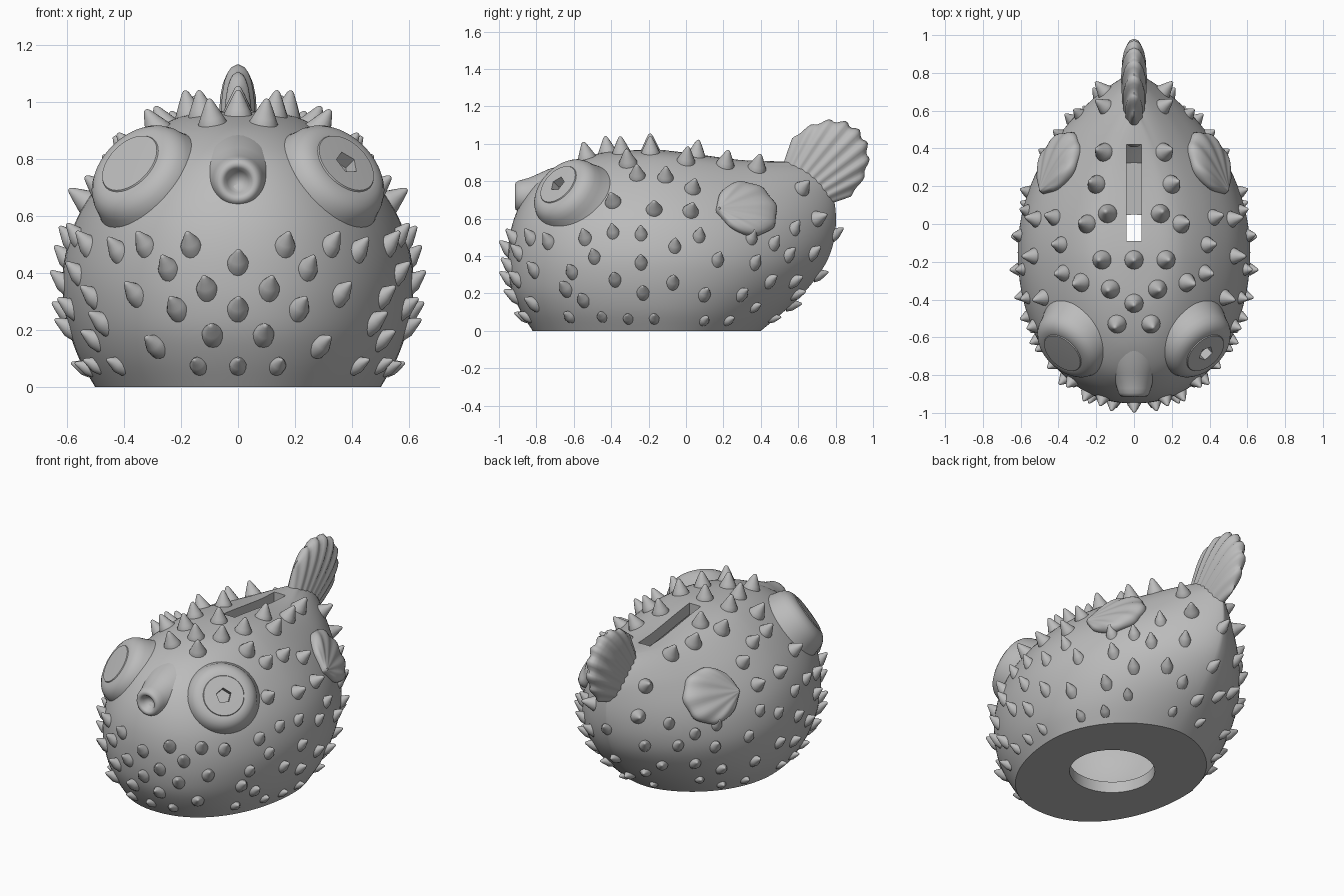
import bpy, bmesh
from math import sin, cos, pi
from mathutils import Vector, Matrix
from mathutils.bvhtree import BVHTree

if "Cube" in bpy.data.objects:
    bpy.data.objects.remove(bpy.data.objects["Cube"])

GREY = (0.5, 0.5, 0.5, 1)
clay = bpy.data.materials.new("grey clay")
clay.use_nodes = True
clay.diffuse_color = GREY
clay.node_tree.nodes["Principled BSDF"].inputs["Base Color"].default_value = GREY


def loft(bm, rings, cap_start=True, cap_end=True):
    """Skin a stack of equal-length closed rings."""
    rows = [[bm.verts.new(p) for p in ring] for ring in rings]
    n = len(rows[0])
    for a, b in zip(rows, rows[1:]):
        for i in range(n):
            j = (i + 1) % n
            bm.faces.new((a[i], a[j], b[j], b[i]))
    if cap_start:
        bm.faces.new(rows[0][::-1])
    if cap_end:
        bm.faces.new(rows[-1])


def frame(origin, z, x):
    """Matrix with the given z axis and x as close to the hint as possible."""
    z = Vector(z).normalized()
    x = Vector(x)
    x = (x - z * x.dot(z)).normalized()
    m = Matrix((x, z.cross(x), z)).transposed().to_4x4()
    m.translation = origin
    return m


def spin(bm, profile, m, n=48):
    """Turn (radius, height) pairs about the local z axis."""
    loft(bm, [[m @ Vector((r * cos(2 * pi * i / n), r * sin(2 * pi * i / n), h))
               for i in range(n)] for r, h in profile])


def finish(bm, name, angle=40):
    bmesh.ops.remove_doubles(bm, verts=bm.verts, dist=0.0002)
    bmesh.ops.recalc_face_normals(bm, faces=bm.faces)
    me = bpy.data.meshes.new(name)
    bm.to_mesh(me)
    bm.free()
    me.materials.append(clay)
    ob = bpy.data.objects.new(name, me)
    bpy.context.collection.objects.link(ob)
    shade(ob, angle)
    return ob


def shade(ob, angle):
    bpy.ops.object.select_all(action="DESELECT")
    ob.select_set(True)
    bpy.context.view_layer.objects.active = ob
    bpy.ops.object.shade_smooth_by_angle(angle=angle * pi / 180)


def apply_modifier(ob, mod):
    bpy.context.view_layer.objects.active = ob
    bpy.ops.object.modifier_apply(modifier=mod.name)


def cut(ob, cutter):
    mod = ob.modifiers.new("cut", "BOOLEAN")
    mod.operation, mod.solver, mod.object = "DIFFERENCE", "EXACT", cutter
    cutter.hide_render = True
    apply_modifier(ob, mod)
    bpy.data.objects.remove(cutter)


def mirror(ob):
    apply_modifier(ob, ob.modifiers.new("mirror", "MIRROR"))


def box(name, size, centre):
    bm = bmesh.new()
    m = Matrix.Translation(centre) @ Matrix.Diagonal((*size, 1))
    bmesh.ops.create_cube(bm, size=1, matrix=m)
    return finish(bm, name)


# Body: egg-shaped layers as (height fraction, front y, back y, half width)
LAYERS = [(0, -.82, .40, .50), (.1, -.88, .51, .555), (.2, -.925, .61, .59),
          (.3, -.945, .69, .61), (.4, -.95, .75, .615), (.5, -.945, .785, .60),
          (.6, -.925, .80, .568), (.7, -.885, .80, .513), (.8, -.82, .785, .435),
          (.87, -.74, .76, .365), (.93, -.63, .71, .29), (.97, -.5, .63, .22),
          (.99, -.38, .52, .14), (1, -.17, -.13, .01)]
MID = -.15


def smooth_layers(steps=4):
    pts = [Vector(p) for p in LAYERS]
    for i in range(len(pts) - 1):
        a, b, c, d = (pts[max(0, min(len(pts) - 1, i + k))] for k in (-1, 0, 1, 2))
        for k in range(steps):
            t = k / steps
            yield (2 * b + (c - a) * t + (2 * a - 5 * b + 4 * c - d) * t ** 2
                   + (3 * b - a - 3 * c + d) * t ** 3) / 2
    yield pts[-1]


def body_point(layer, a):
    s, front, back, w = layer
    c, k = cos(a), sin(a)
    y = MID + k * (back - MID if k > 0 else MID - front)
    x = w * abs(c) ** (1.1 + .7 * s if k > 0 else .92) * (1 if c > 0 else -1)
    u = max(0, min(1, (y + .2) / .6))
    return Vector((x, y, s * (.97 - .055 * u * u * (3 - 2 * u))))


def body_mesh(scale=1):
    bm = bmesh.new()
    pivot = Vector((0, -.1, .47))
    loft(bm, [[pivot + (body_point(l, 2 * pi * i / 96) - pivot) * scale
               for i in range(96)] for l in smooth_layers()])
    bmesh.ops.recalc_face_normals(bm, faces=bm.faces)
    return bm


bm = body_mesh()
skin = BVHTree.FromBMesh(bm)
body = finish(bm, "body")
cut(body, finish(body_mesh(.85), "cavity"))
cut(body, box("coin_slot", (.08, .51, .4), (0, .165, .95)))
bm = bmesh.new()
spin(bm, [(.245, -.1), (.245, .2)], Matrix.Translation((0, -.195, 0)))
cut(body, finish(bm, "base_hole"))
shade(body, 35)

# Eyes: raised rims with a flat disc, one with a small broken pit
bm = bmesh.new()
eye = frame((.38, -.685, .785), (.57, -.6, .57), (0, 0, 1))
spin(bm, [(.003, .002), (.06, .002), (.116, 0), (.119, -.005), (.124, -.005),
          (.145, -.008), (.168, -.019), (.187, -.038), (.2, -.065), (.209, -.1),
          (.224, -.145), (.255, -.205)], eye, 64)
eyes = finish(bm, "eyes")
mirror(eyes)
bm = bmesh.new()
spin(bm, [(.045, -.05), (.045, .05)], eye, 5)
cut(eyes, finish(bm, "pupil_pit"))
shade(eyes, 40)

# Mouth: puckered ring on a short snout that flares into the head
bm = bmesh.new()
spin(bm, [(.004, -.05), (.022, -.045), (.038, -.025), (.048, -.007), (.06, 0),
          (.073, -.005), (.083, -.02), (.09, -.045), (.1, -.08), (.12, -.125),
          (.145, -.18), (.165, -.25)],
     frame((0, -.915, .72), (0, -1, 0), (1, 0, 0)))
finish(bm, "mouth", 60)


# Fins: ribbed fans with scalloped edges
def fan(name, m, length, spread, thick, drop, ribs):
    bm = bmesh.new()
    rings = []
    for t in (.04, .15, .3, .45, .6, .72, .82, .9, .95, .98, 1):
        ring = []
        for i in range(120):
            f = 2 * pi * i / 120
            v = cos(f)
            wave = t * cos(2 * pi * ribs * v)
            r = t * length * (1 - drop * v * v) * (1 + .015 * wave)
            h = thick * sin(f) * (1 - t ** 4) ** .5 * (.35 + .65 * t) * (1 + .12 * wave)
            ring.append(m @ Vector((r * cos(v * spread), r * sin(v * spread), h)))
        rings.append(ring)
    loft(bm, rings, cap_end=False)
    return finish(bm, name, 60)


fan("tail_fin", frame((0, .4, .55), (1, 0, 0), (0, 1, 1)), .735, .45, .09, .32, 4)
spot, normal, _, _ = skin.find_nearest(Vector((.37, .32, .635)))
along = Vector((-.54, .84, 0))
along = (along - normal * along.dot(normal)).normalized()
side_fins = fan("side_fins", frame(spot - along * .195, normal, along),
                .36, 1.1, .07, .72, 3)
mirror(side_fins)

# Spikes: positions aimed at the skin from the front, side, top and back
FRONT = [(0, .08), (.14, .08), (.42, .08), (.09, .19), (.29, .15),
         (0, .28), (.215, .28), (.475, .23), (.11, .35), (.36, .33),
         (0, .44), (.245, .42), (.165, .5), (.325, .5), (.42, .48), (.525, .5)]
SIDE = [(-.39, .53), (-.24, .52), (-.06, .455), (.07, .51), (.35, .5), (.47, .47),
        (-.49, .4), (-.24, .37), (.17, .385), (.37, .37), (.55, .41), (-.61, .32),
        (-.38, .28), (-.23, .21), (-.07, .265), (.3, .2), (.1, .2), (.23, .06),
        (-.55, .17), (-.45, .08), (-.31, .07), (-.17, .07), (.1, .06), (.37, .13),
        (.45, .27), (.58, .55), (.7, .6), (.62, .76), (-.39, .69), (-.17, .65),
        (.025, .64), (.035, .76), (-.11, .82), (-.26, .83), (.58, .27), (.68, .42)]
TOP = [(0, -.19), (0, -.42), (.09, -.53), (.125, -.345), (.17, -.19), (.14, .055),
       (.25, 0), (.2, .21), (.16, .38), (.28, -.31)]
BACK = [(0, .3), (0, .52), (.13, .2), (0, .14), (.1, .07)]
AIMS = [(FRONT, lambda a, b: (a, -2, b), (0, 1, 0), .037),
        (SIDE, lambda a, b: (2, a, b), (-1, 0, 0), .034),
        (TOP, lambda a, b: (a, b, 2), (0, 0, -1), .05),
        (BACK, lambda a, b: (a, 2, b), (0, -1, 0), .032)]

bm = bmesh.new()
for spots, start, aim, radius in AIMS:
    for a, b in spots:
        for s in ((1, -1) if a or aim[0] else (1,)):
            flip = Matrix.Diagonal((s, 1, 1))
            hit, normal, _, _ = skin.ray_cast(flip @ Vector(start(a, b)),
                                              flip @ Vector(aim))
            if hit is None:
                continue
            high = hit.z > .6
            r = max(radius, .044) if high else radius * (.8 if hit.z < .13 else 1)
            spike = frame(hit, normal + Vector((0, 0, .1 if high else .8)), (.3, .9, .1))
            spin(bm, [(r * w, r * h) for w, h in
                      ((1.05, -1), (1, 0), (.8, .42), (.5, 1.05), (.26, 1.52),
                       (.14, 1.68), (.03, 1.72))], spike, 16)
finish(bm, "spikes", 60)
